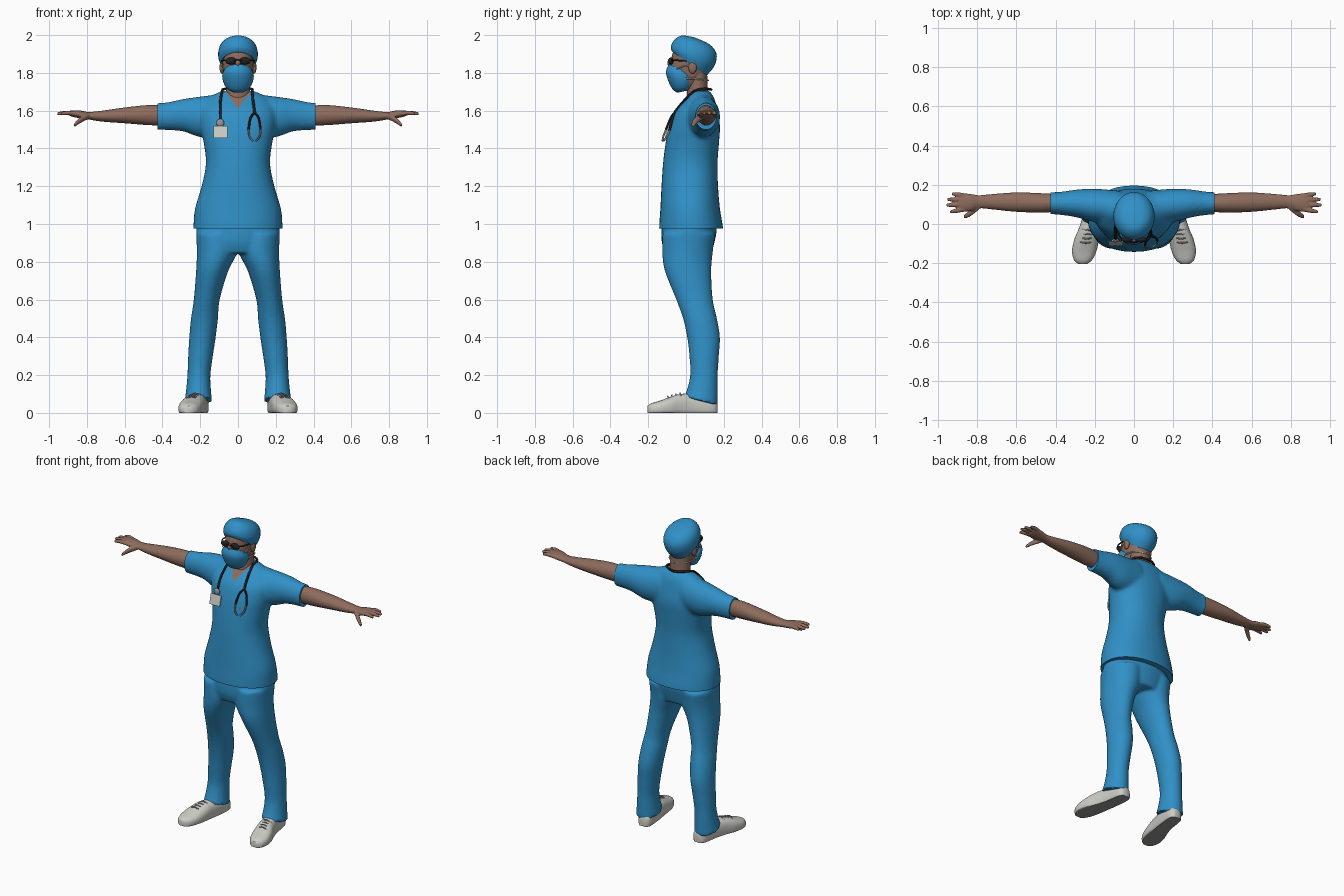
import bpy, bmesh, math
from mathutils import Vector, Matrix
from mathutils.bvhtree import BVHTree

cube = bpy.data.objects.get("Cube")
if cube:
    bpy.data.objects.remove(cube, do_unlink=True)


def material(name, r, g, b):
    mat = bpy.data.materials.new(name)
    mat.use_nodes = True
    mat.diffuse_color = (r, g, b, 1)
    shader = next(n for n in mat.node_tree.nodes if n.type == 'BSDF_PRINCIPLED')
    shader.inputs["Base Color"].default_value = (r, g, b, 1)
    shader.inputs["Roughness"].default_value = 0.8
    return mat


BLUE = material("scrubs_blue", .03, .28, .57)
SKIN = material("skin", .27, .15, .11)
WHITE = material("off_white", .6, .6, .56)
SOLE = material("sole_grey", .3, .3, .28)
BLACK = material("black_rubber", .015, .015, .017)
METAL = material("metal_grey", .3, .31, .32)


def spline(points, steps=4):
    """Catmull-Rom resampling of a list of vectors."""
    out = []
    for i in range(len(points) - 1):
        a, b, c, d = (points[max(0, min(len(points) - 1, i + k))] for k in (-1, 0, 1, 2))
        for s in range(steps):
            t = s / steps
            out.append(b + (c - a) * (t / 2) + (a * 2 - b * 5 + c * 4 - d) * (t * t / 2)
                       + (b * 3 - a - c * 3 + d) * (t ** 3 / 2))
    return out + [points[-1].copy()]


# A ring is (centre, half axis, half axis)
def hoop(rx, y0, y1, z0, z1=None, x=0):
    z1 = z0 if z1 is None else z1
    return (Vector((x, (y0 + y1) / 2, (z0 + z1) / 2)), Vector((rx, 0, 0)),
            Vector((0, (y1 - y0) / 2, (z1 - z0) / 2)))


def leg_hoop(x0, x1, y0, y1, z0, z1=None):
    return hoop((x1 - x0) / 2, y0, y1, z0, z1, (x0 + x1) / 2)


def arm_hoop(x, y0, y1, z0, z1):
    return (Vector((x, (y0 + y1) / 2, (z0 + z1) / 2)), Vector((0, (y1 - y0) / 2, 0)),
            Vector((0, 0, (z1 - z0) / 2)))


def knuckle(x, y, z, r):
    return arm_hoop(x, y - r, y + r, z - r, z + r)


def flip(rings):
    return [tuple(Vector((-v.x, v.y, v.z)) for v in ring) for ring in rings]


def loft(bm, rings, power=1.0, sides=32, floor=None):
    previous = None
    first = None
    for c, u, v in zip(*(spline(list(part)) for part in zip(*rings))):
        loop = []
        for k in range(sides):
            t = math.tau * k / sides
            cs, sn = math.cos(t), math.sin(t)
            p = c + u * math.copysign(abs(cs) ** power, cs) + v * math.copysign(abs(sn) ** power, sn)
            if floor is not None:
                p.z = max(p.z, floor)
            loop.append(bm.verts.new(p))
        if previous:
            for k in range(sides):
                n = (k + 1) % sides
                bm.faces.new((previous[k], previous[n], loop[n], loop[k]))
        first = first or loop
        previous = loop
    bm.faces.new(first)
    bm.faces.new(previous)
    bmesh.ops.recalc_face_normals(bm, faces=bm.faces)


def bake(obj):
    bpy.context.view_layer.update()
    graph = bpy.context.evaluated_depsgraph_get()
    return bpy.data.meshes.new_from_object(obj.evaluated_get(graph))


def shade(mesh, mats):
    mesh.materials.clear()
    for mat in mats:
        mesh.materials.append(mat)
    mesh.shade_smooth()
    mesh.set_sharp_from_angle(angle=math.radians(45))


def finish(name, bm, *mats, voxel=0, passes=4):
    mesh = bpy.data.meshes.new(name)
    bm.to_mesh(mesh)
    bm.free()
    obj = bpy.data.objects.new(name, mesh)
    bpy.context.collection.objects.link(obj)
    if voxel:  # fuse overlapping volumes into one soft skin
        remesh = obj.modifiers.new("fuse", 'REMESH')
        remesh.mode = 'VOXEL'
        remesh.voxel_size = voxel
        soften = obj.modifiers.new("soften", 'SMOOTH')
        soften.iterations = passes
        mesh = bake(obj)
        obj.modifiers.clear()
        obj.data = mesh
    shade(mesh, mats)
    return obj


def lofted(name, rings, *mats, **options):
    bm = bmesh.new()
    loft(bm, rings, **options)
    return finish(name, bm, *mats)


def tube(name, points, radius, mat):
    curve = bpy.data.curves.new(name, 'CURVE')
    curve.dimensions = '3D'
    curve.bevel_depth = radius
    curve.bevel_resolution = 2
    curve.use_fill_caps = True
    path = spline([Vector(p) for p in points])
    line = curve.splines.new('POLY')
    line.points.add(len(path) - 1)
    for point, p in zip(line.points, path):
        point.co = (*p, 1)
    helper = bpy.data.objects.new(name + "_path", curve)
    bpy.context.collection.objects.link(helper)
    mesh = bake(helper)
    bpy.data.objects.remove(helper, do_unlink=True)
    shade(mesh, [mat])
    bpy.context.collection.objects.link(bpy.data.objects.new(name, mesh))


def ball(name, centre, size, mat):
    bm = bmesh.new()
    bmesh.ops.create_uvsphere(bm, u_segments=20, v_segments=12, radius=1,
                              matrix=Matrix.LocRotScale(Vector(centre), None, Vector(size)))
    finish(name, bm, mat)


# Shirt: torso and sleeves fused, trimmed at the hems
bm = bmesh.new()
loft(bm, [hoop(*r) for r in (
    (.237, -.142, .2, .92), (.236, -.142, .195, .99), (.228, -.136, .18, 1.08),
    (.193, -.13, .17, 1.2), (.17, -.122, .167, 1.32), (.182, -.108, .175, 1.43),
    (.2, -.09, .18, 1.52), (.2, -.06, .167, 1.6), (.16, 0, .15, 1.665), (.085, .03, .125, 1.705))],
    power=.92)
sleeve = [arm_hoop(*r) for r in (
    (.08, 0, .17, 1.46, 1.69), (.2, .01, .18, 1.46, 1.675), (.29, .033, .176, 1.49, 1.662),
    (.37, .046, .165, 1.497, 1.645), (.46, .052, .16, 1.498, 1.637))]
loft(bm, sleeve)
loft(bm, flip(sleeve))
shirt = finish("shirt", bm, BLUE, SKIN, voxel=.011, passes=5)
bm = bmesh.new()
bm.from_mesh(shirt.data)
for point, normal in (((0, 0, .975), (0, 0, -1)), ((.41, 0, 0), (1, 0, 0)), ((-.425, 0, 0), (-1, 0, 0))):
    bmesh.ops.bisect_plane(bm, geom=bm.verts[:] + bm.edges[:] + bm.faces[:],
                           plane_co=point, plane_no=normal, clear_outer=True)
    bmesh.ops.holes_fill(bm, edges=[e for e in bm.edges if e.is_boundary], sides=0)

# V neckline cut into the shirt front
tip = Vector((0, 0, 1.61))
slopes = [Vector((-s * .09, 0, .065)) for s in (-1, 1)]


def near_neck(face):
    c = face.calc_center_median()
    return c.y < .07 and c.z > 1.58 and abs(c.x) < .12


for slope in slopes:
    faces = [f for f in bm.faces if near_neck(f)]
    edges = {e for f in faces for e in f.edges}
    verts = {v for f in faces for v in f.verts}
    bmesh.ops.bisect_plane(bm, geom=[*verts, *edges, *faces], plane_co=tip, plane_no=slope)
for face in bm.faces:
    offset = face.calc_center_median() - tip
    if near_neck(face) and all(offset.dot(s) > 0 for s in slopes):
        face.material_index = 1
bmesh.ops.recalc_face_normals(bm, faces=bm.faces)
surface = BVHTree.FromBMesh(bm)
bm.to_mesh(shirt.data)
bm.free()
shade_mats = [BLUE, SKIN]
shirt.data.shade_smooth()
shirt.data.set_sharp_from_angle(angle=math.radians(45))


def on_shirt(x, z, gap=.006):
    hit = surface.ray_cast(Vector((x, -1, z)), Vector((0, 1, 0)))[0]
    return (x, (hit.y if hit else 0) - gap, z)


# Trousers: hips and both legs
bm = bmesh.new()
loft(bm, [hoop(*r) for r in ((.215, -.127, .16, 1.02), (.222, -.13, .162, .96),
                             (.217, -.128, .15, .9), (.19, -.11, .135, .845))])
leg = [leg_hoop(*r) for r in (
    (0, .222, -.125, .155, .95), (.004, .218, -.126, .142, .85), (.052, .222, -.112, .134, .75),
    (.097, .234, -.052, .142, .6), (.106, .249, -.016, .164, .5), (.118, .258, .006, .18, .4),
    (.133, .264, .018, .174, .3), (.146, .268, .022, .168, .2), (.143, .275, .004, .168, .12),
    (.137, .283, -.012, .168, .085, .04))]
loft(bm, leg)
loft(bm, flip(leg))
finish("trousers", bm, BLUE, voxel=.01, passes=5)

# Arms with hands
arm = [arm_hoop(*r) for r in (
    (.36, .065, .15, 1.52, 1.625), (.47, .058, .157, 1.523, 1.63), (.6, .062, .161, 1.533, 1.617),
    (.72, .074, .153, 1.542, 1.6), (.79, .08, .147, 1.553, 1.593), (.83, .066, .153, 1.558, 1.6),
    (.87, .062, .157, 1.566, 1.602), (.89, .068, .154, 1.573, 1.6))]
digits = [[knuckle(.86, root, 1.584, .012), knuckle((.86 + end) / 2, (root + tip_y) / 2, 1.588, .012),
           knuckle(end, tip_y, 1.584, .008)]
          for root, end, tip_y in ((.076, .938, .062), (.099, .957, .096), (.122, .953, .126), (.144, .928, .154))]
digits.append([knuckle(.79, .09, 1.572, .016), knuckle(.835, .055, 1.55, .016), knuckle(.868, .036, 1.522, .01)])
for name, side in (("left_arm", list), ("right_arm", flip)):
    bm = bmesh.new()
    for part in [arm] + digits:
        loft(bm, side(part), sides=24)
    finish(name, bm, SKIN, voxel=.0045, passes=3)

# Neck, head, cap and mask
lofted("neck", [hoop(*r) for r in ((.075, .0, .125, 1.62), (.064, .005, .116, 1.7), (.064, .0, .112, 1.8))], SKIN)
lofted("head", [hoop(*r) for r in (
    (.03, -.04, .02, 1.705), (.055, -.062, .06, 1.73), (.07, -.08, .1, 1.77), (.078, -.085, .115, 1.81),
    (.082, -.079, .122, 1.86), (.084, -.068, .13, 1.91), (.06, -.03, .11, 1.95))], SKIN)
lofted("cap", [hoop(*r) for r in (
    (.09, -.074, .11, 1.913, 1.787), (.104, -.08, .148, 1.932, 1.832), (.103, -.074, .163, 1.957, 1.885),
    (.088, -.053, .15, 1.983, 1.925), (.056, -.02, .115, 1.998, 1.957), (.005, .035, .045, 1.99, 1.988))], BLUE)
lofted("face_mask", [hoop(*r) for r in (
    (.068, -.092, .03, 1.845, 1.8), (.083, -.106, .05, 1.805, 1.78), (.078, -.093, .045, 1.755, 1.75),
    (.058, -.07, .03, 1.712, 1.72), (.03, -.045, 0, 1.695, 1.705))], BLUE)
ball("nose", (0, -.083, 1.853), (.014, .016, .02), SKIN)

# Ears, glasses and mask straps
for side, s in (("left", 1), ("right", -1)):
    ball(side + "_ear", (s * .086, .035, 1.83), (.012, .022, .034), SKIN)
    ball(side + "_lens", (s * .036, -.08, 1.863), (.031, .014, .019), BLACK)
    tube(side + "_temple", [(s * .06, -.078, 1.867), (s * .08, -.045, 1.866), (s * .088, .04, 1.86)], .004, BLACK)
    tube(side + "_ear_strap", [(s * .078, -.05, 1.82), (s * .085, -.01, 1.835), (s * .09, .04, 1.84)], .003, WHITE)
    tube(side + "_neck_strap", [(s * .07, -.04, 1.765), (s * .078, .02, 1.77), (s * .062, .085, 1.765),
                                (0, .119, 1.76)], .004, WHITE)
tube("glasses_bridge", [(-.02, -.092, 1.868), (.02, -.092, 1.868)], .004, BLACK)

# Stethoscope: neck tube, ear tubes and chest piece
right_drop = [on_shirt(-.094, z) for z in (1.54, 1.59, 1.64)]
left_drop = [on_shirt(x, z) for x, z in ((.08, 1.65), (.088, 1.59))]
tube("stethoscope_tube", right_drop + [(-.085, .045, 1.7), (-.07, .1, 1.715), (0, .133, 1.712),
                                       (.07, .1, 1.715), (.075, .045, 1.703)] + left_drop, .007, BLACK)
for side, s in (("left", 1), ("right", -1)):
    bend = on_shirt(.088 + s * .032, 1.5, .016)
    tube(side + "_ear_tube", [left_drop[-1], on_shirt(.088 + s * .022, 1.56, .01), bend], .006, BLACK)
    tube(side + "_ear_piece", [bend, on_shirt(.088 + s * .027, 1.465, .024), on_shirt(.088 + s * .008, 1.44, .03)],
         .005, METAL)
spot = Vector(on_shirt(-.094, 1.535, .012))
ball("chest_piece", spot, (.021, .009, .021), METAL)

# Name badge plate
bm = bmesh.new()
place = Matrix.LocRotScale(Vector((-.093, spot.y - .016, 1.487)), Matrix.Rotation(-.25, 3, 'X'), Vector((.074, .006, .066)))
bmesh.ops.create_cube(bm, size=1, matrix=place)
finish("badge", bm, WHITE)

# Shoes with grey soles and laces
shoe = [(Vector((x, y, top * .35)), Vector((rx, 0, 0)), Vector((0, 0, top * .65))) for y, x, rx, top in (
    (.166, .2, .022, .055), (.14, .2, .044, .08), (.04, .212, .05, .1), (-.03, .228, .056, .1),
    (-.08, .242, .063, .086), (-.14, .254, .062, .064), (-.185, .26, .045, .05), (-.205, .262, .02, .036))]
for side, s in (("left", 1), ("right", -1)):
    obj = lofted(side + "_shoe", shoe if s > 0 else flip(shoe), WHITE, SOLE, power=.8, floor=0)
    for face in obj.data.polygons:
        if face.normal.z < -.7:
            face.material_index = 1
    for i in range(4):
        y, x, z = -.025 - i * .022, .228 + i * .006, .102 - i * .0055
        tube(f"{side}_lace_{i}", [(s * (x - .034), y, z - .014), (s * x, y - .006, z + .002),
                                  (s * (x + .034), y, z - .014)], .004, METAL)
